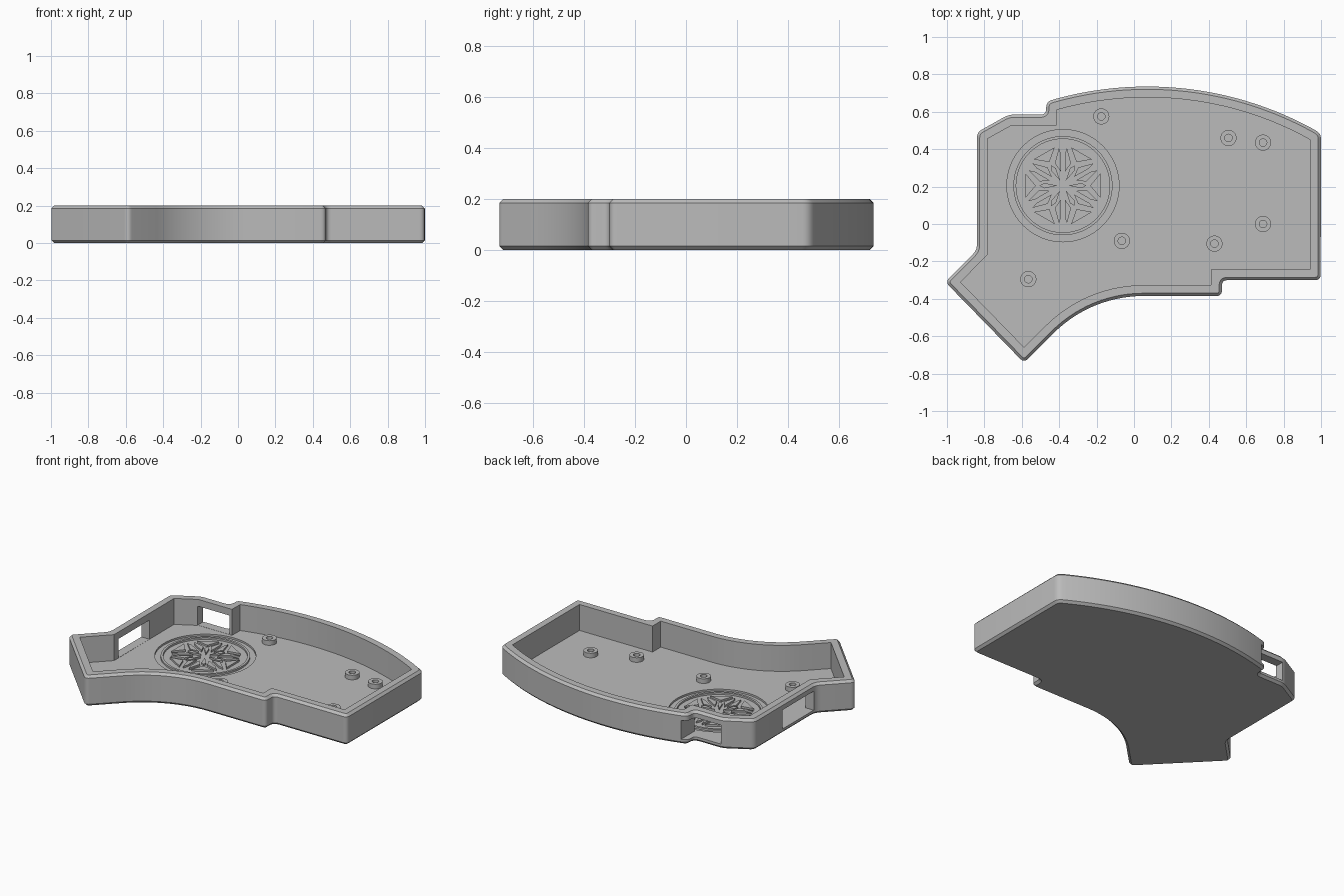
import bpy, bmesh, math
from mathutils import Vector, Matrix

if "Cube" in bpy.data.objects:
    bpy.data.objects.remove(bpy.data.objects["Cube"], do_unlink=True)

HEIGHT, FLOOR, WALL, CHAMFER = 0.2, 0.03, 0.058, 0.015

grey = bpy.data.materials.new("case_grey")
grey.use_nodes = True
grey.diffuse_color = (0.5, 0.5, 0.5, 1)
grey.node_tree.nodes["Principled BSDF"].inputs["Base Color"].default_value = (0.5, 0.5, 0.5, 1)


def arc(cx, cy, r, a0, a1, n):
    angles = [math.radians(a0 + (a1 - a0) * i / n) for i in range(n + 1)]
    return [Vector((cx + r * math.cos(a), cy + r * math.sin(a))) for a in angles]


def circle(cx, cy, r, n=48):
    return arc(cx, cy, r, 0, 360, n)[:-1]


def offset(points, dist):
    """Move a counter-clockwise loop inward with mitred corners."""
    out = []
    for i, p in enumerate(points):
        a = (p - points[i - 1]).normalized()
        b = (points[(i + 1) % len(points)] - p).normalized()
        na, nb = Vector((-a.y, a.x)), Vector((-b.y, b.x))
        out.append(p + (na + nb) * dist / (1 + na.dot(nb)))
    return out


def rounded(points, d, steps=5):
    """Round the sharp corners and leave gentle arc points alone."""
    out = []
    for i, p in enumerate(points):
        a, b = points[i - 1] - p, points[(i + 1) % len(points)] - p
        if math.pi - a.angle(b) < math.radians(15):
            out.append(p)
            continue
        s, e = p + a.normalized() * d, p + b.normalized() * d
        for k in range(steps + 1):
            t = k / steps
            out.append(s * (1 - t) ** 2 + p * 2 * t * (1 - t) + e * t * t)
    return out


def loft(name, layers, ring=False):
    """Join equal loops at given heights; cap the ends, or close it as a ring."""
    bm = bmesh.new()
    rows = [[bm.verts.new((p.x, p.y, z)) for p in pts] for pts, z in layers]
    pairs = list(zip(rows, rows[1:]))
    if ring:
        pairs.append((rows[-1], rows[0]))
    else:
        bm.faces.new(rows[0])
        bm.faces.new(rows[-1])
    for low, high in pairs:
        n = len(low)
        for i in range(n):
            j = (i + 1) % n
            bm.faces.new((low[i], low[j], high[j], high[i]))
    bmesh.ops.recalc_face_normals(bm, faces=bm.faces)
    mesh = bpy.data.meshes.new(name)
    bm.to_mesh(mesh)
    bm.free()
    mesh.materials.append(grey)
    obj = bpy.data.objects.new(name, mesh)
    bpy.context.collection.objects.link(obj)
    return obj


def prism(name, points, z0, z1):
    return loft(name, [(points, z0), (points, z1)])


def tube(name, cx, cy, r_in, r_out, z0, z1, n=48):
    inner, outer = circle(cx, cy, r_in, n), circle(cx, cy, r_out, n)
    return loft(name, [(inner, z0), (outer, z0), (outer, z1), (inner, z1)], ring=True)


def box(name, x0, x1, y0, y1, z0, z1):
    corners = [(x0, y0), (x1, y0), (x1, y1), (x0, y1)]
    return prism(name, [Vector(c) for c in corners], z0, z1)


def smooth(obj):
    bpy.ops.object.select_all(action='DESELECT')
    obj.select_set(True)
    bpy.context.view_layer.objects.active = obj
    bpy.ops.object.shade_smooth_by_angle(angle=math.radians(28))


# Case outline: slanted thumb area, concave front, stepped right side, bowed back
outline = [Vector(c) for c in [(-0.84, -0.14), (-1.009, -0.31), (-0.588, -0.742)]]
outline += arc(0.05, -1.064, 0.679, 135, 90, 14)
outline += [Vector(c) for c in [(0.47, -0.385), (0.47, -0.30), (0.998, -0.30)]]
outline += arc(0.071, -1.111, 1.846, 59.8, 107, 28)
outline += [Vector(c) for c in [(-0.47, 0.585), (-0.67, 0.585), (-0.84, 0.49)]]

# Tray with chamfered top and bottom edges
outer = rounded(outline, 0.03)
edge = offset(outer, CHAMFER)
case = loft("case_tray", [(edge, 0), (outer, CHAMFER),
                          (outer, HEIGHT - CHAMFER), (edge, HEIGHT)])

# Cavity, side window, back window and round floor recess
CX, CY = -0.38, 0.205
RECESS = FLOOR - 0.012
cutters = [
    prism("cavity_cutter", offset(outline, WALL), FLOOR, HEIGHT + 0.1),
    box("side_window_cutter", -0.9, -0.74, -0.12, 0.2, FLOOR + 0.001, 0.155),
    box("back_window_cutter", -0.66, -0.43, 0.48, 0.72, FLOOR + 0.001, 0.155),
    prism("recess_cutter", circle(CX, CY, 0.3, 64), RECESS, FLOOR + 0.02),
]
for c in cutters:
    c.hide_render = True
    mod = case.modifiers.new(c.name, 'BOOLEAN')
    mod.operation = 'DIFFERENCE'
    mod.solver = 'EXACT'
    mod.object = c
bpy.context.view_layer.update()
baked = bpy.data.meshes.new_from_object(
    case.evaluated_get(bpy.context.evaluated_depsgraph_get()))
case.modifiers.clear()
case.data = baked
for c in cutters:
    bpy.data.objects.remove(c, do_unlink=True)
smooth(case)

# Screw standoffs
posts = [(-0.175, 0.575), (0.505, 0.46), (0.69, 0.435), (0.69, 0),
         (0.43, -0.105), (-0.065, -0.09), (-0.565, -0.295)]
for i, (x, y) in enumerate(posts):
    smooth(tube(f"standoff_{i + 1}", x, y, 0.02, 0.043, FLOOR - 0.005, 0.06, 32))

# Raised ring and six-fold floor ornament inside the recess
smooth(tube("recess_ring", CX, CY, 0.25, 0.265, RECESS - 0.003, FLOOR, 64))
spike = [(0.03, 0), (0.1, -0.014), (0.125, 0), (0.1, 0.014)]
wedge = [(0.2, -0.065), (0.2, 0.065), (0.145, 0)]
blade = [(0.07, 0.028), (0.125, 0.022), (0.185, 0.082), (0.15, 0.075)]
mirrored = [(x, -y) for x, y in reversed(blade)]
for i in range(6):
    turn = Matrix.Rotation(math.radians(60 * i), 2)
    for name, shape in (("spike", spike), ("wedge", wedge),
                        ("blade_a", blade), ("blade_b", mirrored)):
        pts = [turn @ Vector(p) + Vector((CX, CY)) for p in shape]
        prism(f"ornament_{name}_{i + 1}", pts, RECESS - 0.003, FLOOR)
